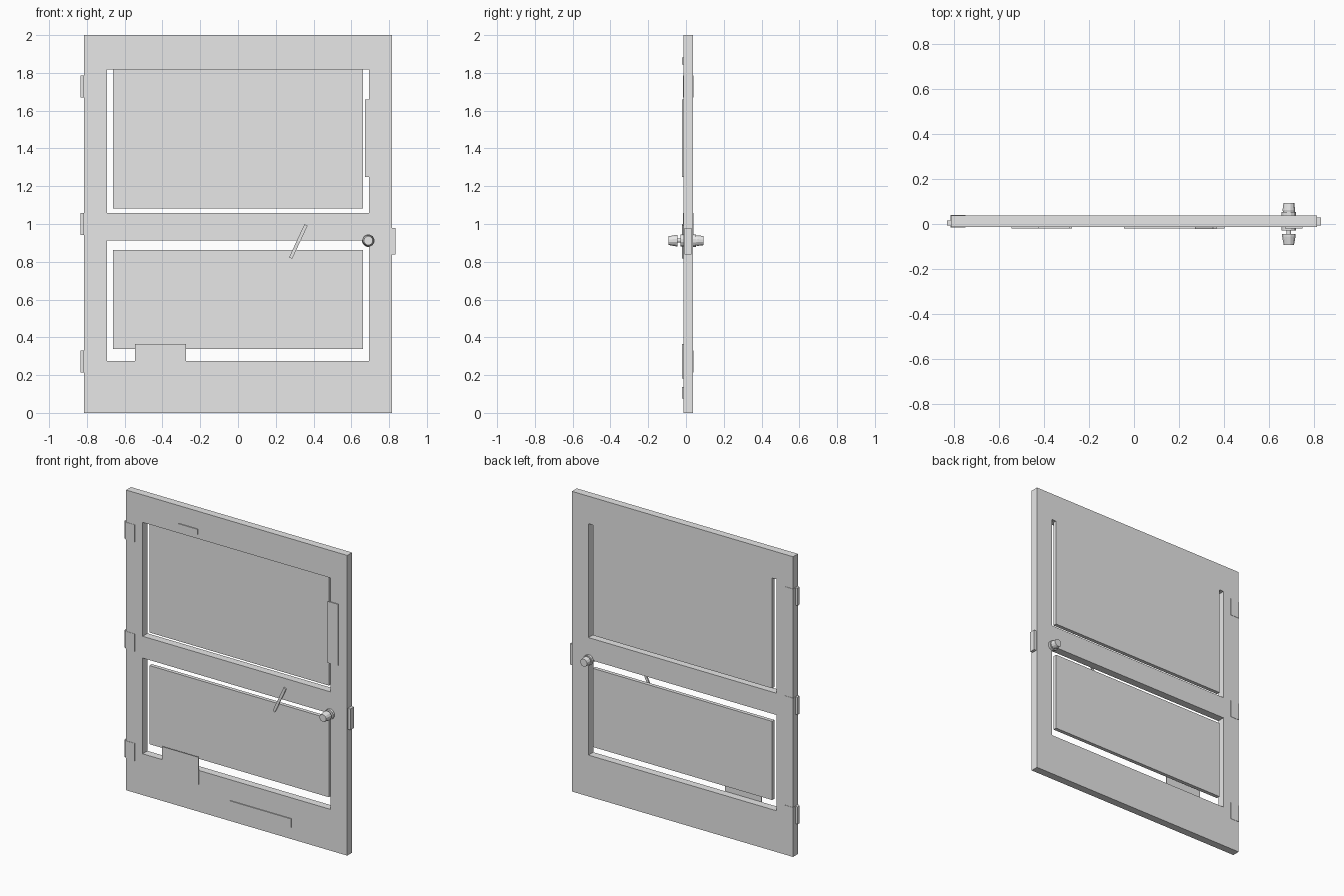
import bpy, bmesh, math
from mathutils import Matrix, Vector

if "Cube" in bpy.data.objects:
    bpy.data.objects.remove(bpy.data.objects["Cube"])

grey = bpy.data.materials.new("plain grey")
grey.diffuse_color = (0.8, 0.8, 0.8, 1)
grey.use_nodes = True
grey.node_tree.nodes["Principled BSDF"].inputs["Base Color"].default_value = grey.diffuse_color

FRONT, BACK = -0.014, 0.037      # faces of the door slab
RECESS = 0.012                   # front of the sunken panels


def finish(name, bm):
    bmesh.ops.recalc_face_normals(bm, faces=bm.faces)
    mesh = bpy.data.meshes.new(name)
    bm.to_mesh(mesh)
    bm.free()
    mesh.materials.append(grey)
    obj = bpy.data.objects.new(name, mesh)
    bpy.context.collection.objects.link(obj)
    return obj


def box(name, x, y, z, tilt=0):
    """Box from (min, max) ranges, optionally tilted about y."""
    size = [r[1] - r[0] for r in (x, y, z)]
    mid = Vector([(r[0] + r[1]) / 2 for r in (x, y, z)])
    bm = bmesh.new()
    bmesh.ops.create_cube(bm, size=1, matrix=Matrix.Translation(mid)
                          @ Matrix.Rotation(tilt, 4, 'Y')
                          @ Matrix.Diagonal((*size, 1)))
    return finish(name, bm)


def lathe_y(name, profile, x, z, sides=12):
    """Turn (radius, y) rings around an axis along y, with capped ends."""
    bm = bmesh.new()
    rings = []
    for r, y in profile:
        rings.append([bm.verts.new((x + r * math.cos(a), y, z + r * math.sin(a)))
                      for a in (math.tau * (i + 0.5) / sides for i in range(sides))])
    for a, b in zip(rings, rings[1:]):
        for i in range(sides):
            j = (i + 1) % sides
            bm.faces.new((a[i], a[j], b[j], b[i]))
    bm.faces.new(rings[0])
    bm.faces.new(rings[-1])
    return finish(name, bm)


# Door frame: a grid of cells with two openings left out, then thickened
xs = (-0.815, -0.693, 0.693, 0.815)
zs = (0, 0.275, 0.913, 1.058, 1.817, 2)
bm = bmesh.new()
grid = [[bm.verts.new((x, FRONT, z)) for x in xs] for z in zs]
for row in range(5):
    for col in range(3):
        if (row, col) not in ((1, 1), (3, 1)):
            bm.faces.new((grid[row][col], grid[row][col + 1],
                          grid[row + 1][col + 1], grid[row + 1][col]))
solid = bmesh.ops.extrude_face_region(bm, geom=bm.faces[:], use_keep_orig=True)
bmesh.ops.translate(bm, vec=(0, BACK - FRONT, 0),
                    verts=[v for v in solid["geom"] if isinstance(v, bmesh.types.BMVert)])
finish("door_frame", bm)

# Sunken panels, flush with the back
box("upper_panel", (-0.661, 0.661), (RECESS, BACK), (1.082, 1.817))
box("lower_panel", (-0.661, 0.661), (RECESS, BACK), (0.338, 0.862))

# Thin plates nailed on the front
for name, x, z in (
        ("bottom_patch", (-0.545, -0.276), (0.183, 0.365)),
        ("kick_plate", (-0.045, 0.403), (0.077, 0.137)),
        ("side_patch", (0.672, 0.75), (1.249, 1.659)),
        ("top_patch", (-0.425, -0.286), (1.844, 1.882))):
    box(name, x, (FRONT - 0.006, FRONT), z)

# Slanted bar across the middle rail
box("slanted_bar", (0.3105, 0.3285), (FRONT - 0.008, FRONT),
    (0.811, 1.004), math.atan2(0.081, 0.175))

# Hinges: leaf wrapped round the edge plus knuckle
for i, z in enumerate((0.272, 1.001, 1.728)):
    span = (z - 0.058, z + 0.058)
    box(f"hinge_leaf_{i}", (-0.817, -0.75), (FRONT - 0.002, BACK + 0.002), span)
    box(f"hinge_knuckle_{i}", (-0.833, -0.81), (-0.007, 0.015), span)

# Latch plate on the free edge
box("latch_plate", (0.81, 0.833), (-0.007, 0.03), (0.839, 0.979))

# Door knobs with round roses
lathe_y("front_knob", ((0.033, FRONT), (0.033, -0.03), (0.011, -0.03), (0.011, -0.045),
                       (0.031, -0.045), (0.031, -0.055), (0.024, -0.0925)), 0.69, 0.912)
lathe_y("back_knob", ((0.034, BACK), (0.034, 0.053), (0.027, 0.053), (0.029, 0.062),
                      (0.025, 0.0925)), 0.69, 0.912)
